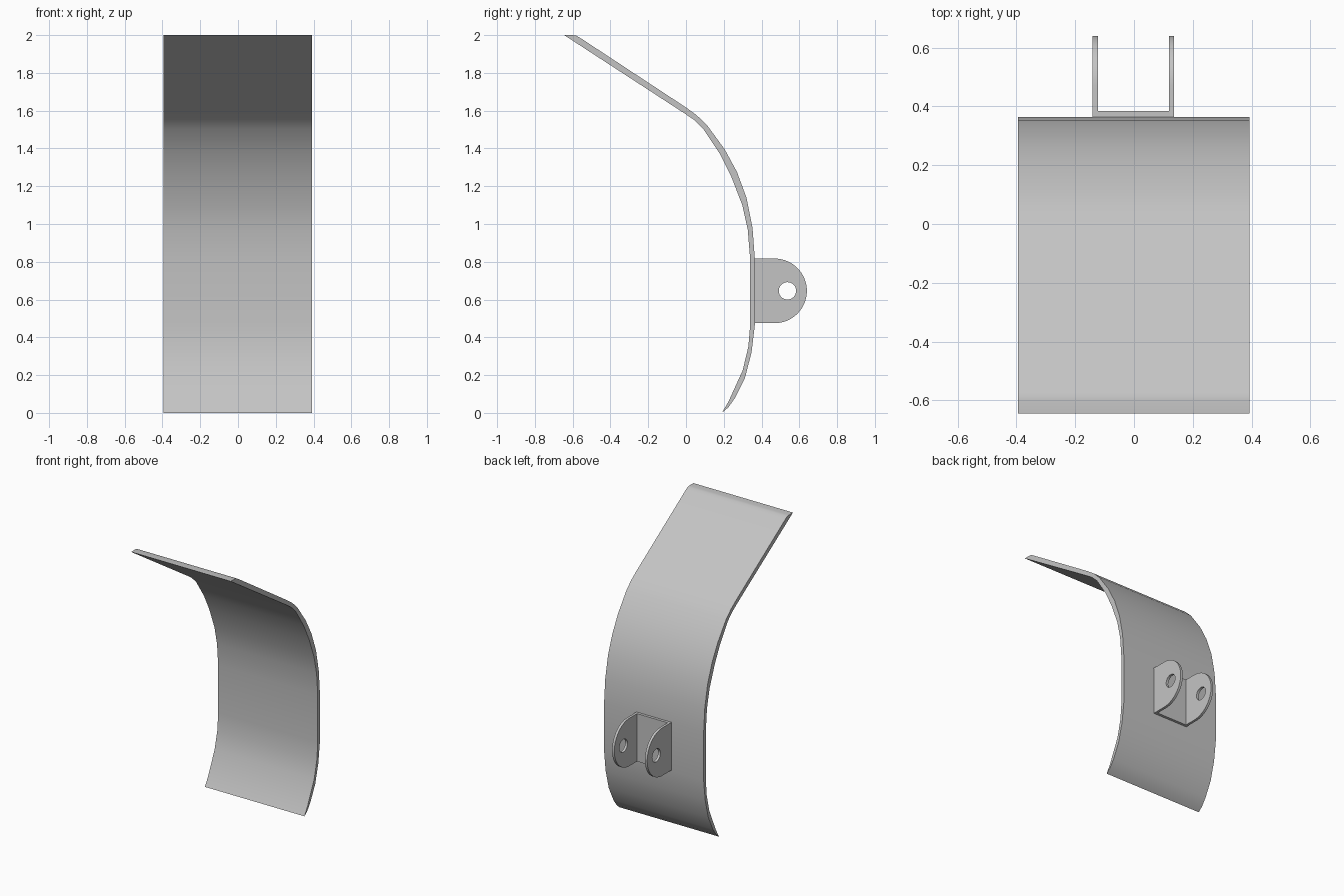
import bpy, bmesh, math

if "Cube" in bpy.data.objects:
    bpy.data.objects.remove(bpy.data.objects["Cube"], do_unlink=True)

grey = bpy.data.materials.new("light_grey")
grey.use_nodes = True
COLOUR = (0.55, 0.55, 0.55, 1)
grey.diffuse_color = COLOUR
grey.node_tree.nodes["Principled BSDF"].inputs["Base Color"].default_value = COLOUR


def extrude_profile(name, points, x0, x1):
    """Solid from a (y, z) outline, extruded along x."""
    bm = bmesh.new()
    face = bm.faces.new([bm.verts.new((x0, y, z)) for y, z in points])
    side = bmesh.ops.extrude_face_region(bm, geom=[face])["geom"]
    moved = [v for v in side if isinstance(v, bmesh.types.BMVert)]
    bmesh.ops.translate(bm, verts=moved, vec=(x1 - x0, 0, 0))
    bmesh.ops.recalc_face_normals(bm, faces=bm.faces)
    mesh = bpy.data.meshes.new(name)
    bm.to_mesh(mesh)
    bm.free()
    mesh.materials.append(grey)
    obj = bpy.data.objects.new(name, mesh)
    bpy.context.collection.objects.link(obj)
    return obj


def smooth(obj):
    bpy.ops.object.select_all(action="DESELECT")
    obj.select_set(True)
    bpy.context.view_layer.objects.active = obj
    bpy.ops.object.shade_smooth_by_angle(angle=math.radians(30))


def arc(cy, cz, r, start, end, steps):
    angles = [math.radians(start + (end - start) * i / steps) for i in range(steps + 1)]
    return [(cy + r * math.cos(a), cz + r * math.sin(a)) for a in angles]


# Curved plate: back outline from top to bottom, then front outline back up
back = [(-0.6, 2.0), (-0.58, 1.997), (-0.555, 1.982), (0.0, 1.617), (0.055, 1.577),
        (0.11, 1.525), (0.205, 1.395), (0.27, 1.275), (0.32, 1.14), (0.352, 0.98),
        (0.365, 0.81), (0.365, 0.47), (0.347, 0.32), (0.312, 0.185), (0.26, 0.08),
        (0.225, 0.03), (0.19, 0.0)]
front = [(0.225, 0.06), (0.3, 0.225), (0.33, 0.35), (0.34, 0.47), (0.34, 0.81),
         (0.327, 0.97), (0.298, 1.1), (0.24, 1.25), (0.18, 1.37), (0.09, 1.505),
         (0.04, 1.553), (-0.01, 1.587), (-0.645, 2.0)]
smooth(extrude_profile("curved_plate", back + front, -0.395, 0.393))

# Bracket base against the back of the plate
CZ, R = 0.646, 0.171
MID = -0.002
extrude_profile("bracket_base", [(0.36, CZ - R), (0.384, CZ - R), (0.384, CZ + R), (0.36, CZ + R)],
                MID - 0.139, MID + 0.139)

# Rounded bracket ears with a pin hole
ear_outline = [(0.36, CZ - R)] + arc(0.469, CZ, R, -90, 90, 32) + [(0.36, CZ + R)]
hole = extrude_profile("pin_hole_cutter", arc(0.537, CZ, 0.046, 0, 348.75, 31), -0.3, 0.3)
for name, side in (("left_ear", 1), ("right_ear", -1)):
    ear = extrude_profile(name, ear_outline, MID + side * 0.121, MID + side * 0.139)
    cut = ear.modifiers.new("pin_hole", "BOOLEAN")
    cut.operation = "DIFFERENCE"
    cut.object = hole
    bpy.context.view_layer.objects.active = ear
    bpy.ops.object.modifier_apply(modifier=cut.name)
    smooth(ear)
bpy.data.objects.remove(hole, do_unlink=True)
